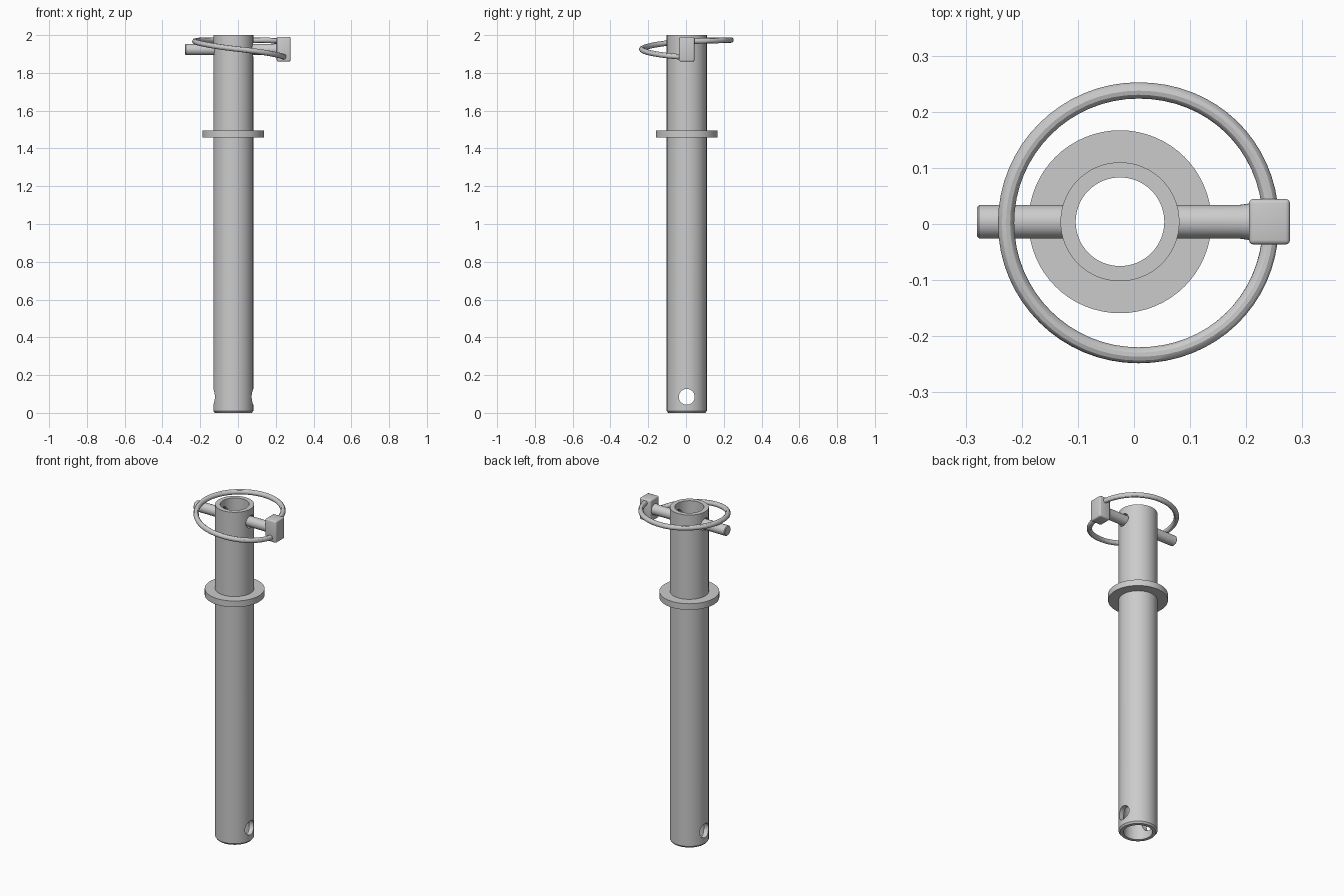
import bpy, bmesh
from math import cos, sin, pi, radians

if "Cube" in bpy.data.objects:
    bpy.data.objects.remove(bpy.data.objects["Cube"])

CX, CY = -0.025, 0.004     # axis of the tube
PIN_Z, HOLE_Z = 1.924, 0.085


def lathe(name, profile, rotation=(0, 0, 0), location=(0, 0, 0), closed=True, seg=64):
    """Spin an (r, z) profile about z into a smooth-shaded solid."""
    n = len(profile)
    verts = [(r * cos(2 * pi * i / seg), r * sin(2 * pi * i / seg), z)
             for i in range(seg) for r, z in profile]
    faces = []
    for i in range(seg):
        a, b = i * n, ((i + 1) % seg) * n
        for j in range(n if closed else n - 1):
            k = (j + 1) % n
            faces.append((a + j, b + j, b + k, a + k))
    if not closed:
        faces += [[i * n for i in range(seg)], [i * n + n - 1 for i in range(seg)]]
    me = bpy.data.meshes.new(name)
    me.from_pydata(verts, [], faces)
    bm = bmesh.new()
    bm.from_mesh(me)
    bmesh.ops.recalc_face_normals(bm, faces=bm.faces)
    bm.to_mesh(me)
    bm.free()
    ob = bpy.data.objects.new(name, me)
    bpy.context.collection.objects.link(ob)
    ob.rotation_euler, ob.location = rotation, location
    return ob


def activate(ob):
    bpy.ops.object.select_all(action='DESELECT')
    ob.select_set(True)
    bpy.context.view_layer.objects.active = ob


def smooth(ob):
    activate(ob)
    bpy.ops.object.shade_smooth_by_angle(angle=radians(30))


ALONG_X = (0, pi / 2, 0)

# Hollow tube with chamfered foot
tube = lathe("tube", [(0.079, 0), (0.098, 0), (0.106, 0.01), (0.106, 2), (0.079, 2)],
             location=(CX, CY, 0))

# Cross holes near both ends
for z, r in ((HOLE_Z, 0.042), (PIN_Z, 0.037)):
    cutter = lathe("hole_cutter", [(r, -0.3), (r, 0.3)], ALONG_X, (CX, CY, z),
                   closed=False, seg=32)
    cutter.hide_render = True
    mod = tube.modifiers.new("hole", 'BOOLEAN')
    mod.operation, mod.solver, mod.object = 'DIFFERENCE', 'EXACT', cutter
    activate(tube)
    bpy.ops.object.modifier_apply(modifier=mod.name)
    bpy.data.objects.remove(cutter)
smooth(tube)

# Collar around the tube
smooth(lathe("collar", [(0.106, 1.457), (0.163, 1.457), (0.163, 1.494), (0.106, 1.494)],
             location=(CX, CY, 0)))

# Locking pin: a stub on each side, the bore stays clear
smooth(lathe("pin_tip", [(0.026, -0.28), (0.03, -0.276), (0.03, -0.104)], ALONG_X,
             (0, CY, PIN_Z), closed=False, seg=32))
smooth(lathe("pin_shank", [(0.03, 0.054), (0.03, 0.188), (0.034, 0.215)], ALONG_X,
             (0, CY, PIN_Z), closed=False, seg=32))

# Rounded block at the head of the pin
bpy.ops.mesh.primitive_cube_add(size=1, location=(0.2415, CY, 1.925))
head = bpy.context.object
head.name = "pin_head"
head.scale = (0.073, 0.081, 0.13)
bpy.ops.object.transform_apply(location=False, rotation=False, scale=True)
bev = head.modifiers.new("bevel", 'BEVEL')
bev.width, bev.segments = 0.008, 3
bpy.ops.object.modifier_apply(modifier=bev.name)
smooth(head)

# Sprung wire ring, its two ends seated in the block at different heights
heights = [1.968, 1.974, 1.967, 1.925, 1.884]     # one per quarter turn
curve = bpy.data.curves.new("wire_ring", 'CURVE')
curve.dimensions = '3D'
curve.bevel_depth = 0.0145
curve.bevel_resolution = 4
curve.resolution_u = 16
curve.use_fill_caps = True
spline = curve.splines.new('BEZIER')
spline.bezier_points.add(4)
R, H = 0.236, 0.236 * 0.5523
for i, (p, z) in enumerate(zip(spline.bezier_points, heights)):
    a = i * pi / 2 + (0.04 if i == 0 else -0.04 if i == 4 else 0)
    slope = (heights[min(i + 1, 4)] - heights[max(i - 1, 0)]) / 6
    x, y = 0.008 + R * cos(a), 0.002 + R * sin(a)
    dx, dy = -H * sin(a), H * cos(a)
    p.co = (x, y, z)
    p.handle_left_type = p.handle_right_type = 'FREE'
    p.handle_left = (x - dx, y - dy, z - slope)
    p.handle_right = (x + dx, y + dy, z + slope)
ring = bpy.data.objects.new("wire_ring", curve)
bpy.context.collection.objects.link(ring)
activate(ring)
bpy.ops.object.convert(target='MESH')
smooth(bpy.context.object)
